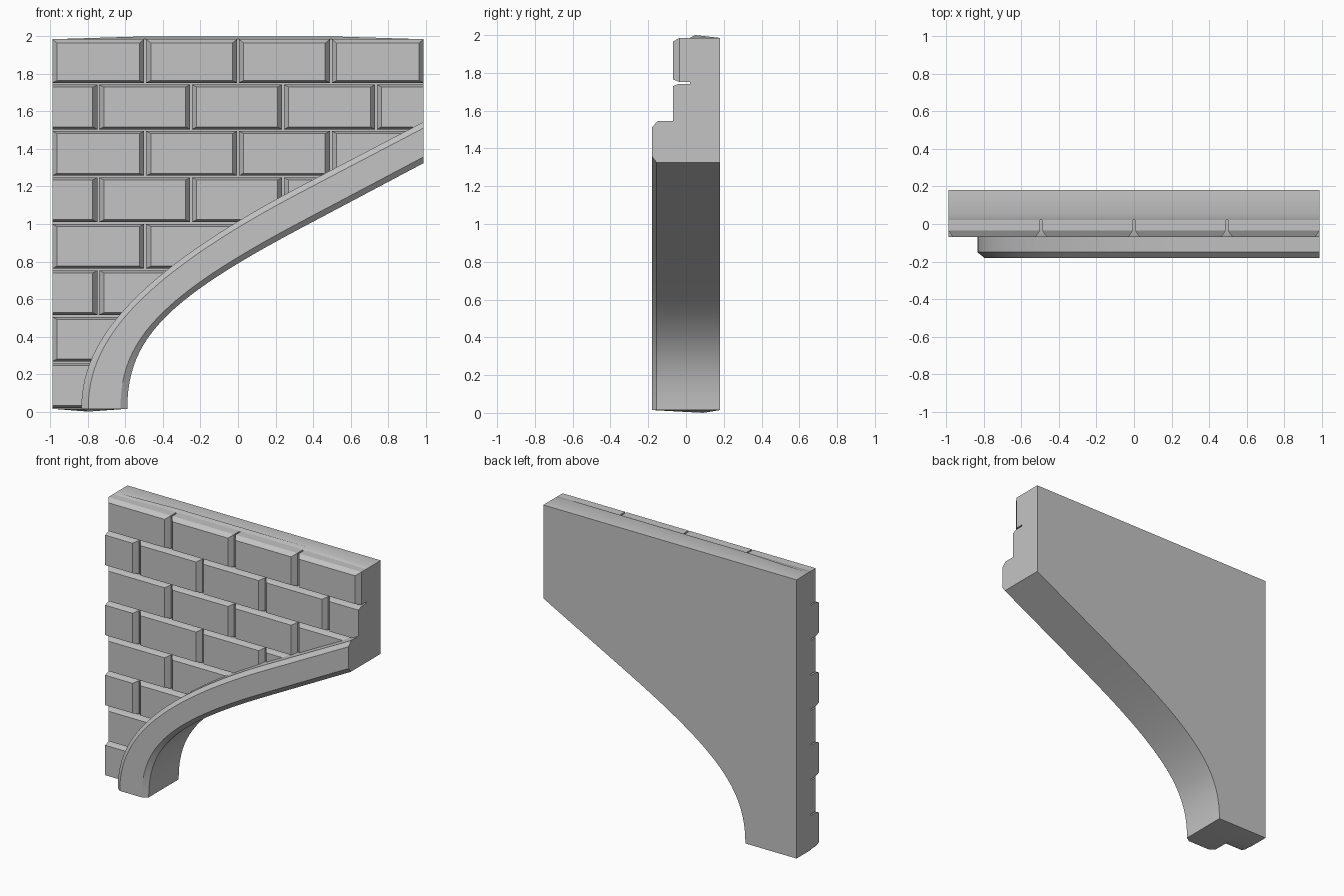
import bpy, bmesh
from mathutils import Vector
from mathutils.geometry import interpolate_bezier

cube = bpy.data.objects.get("Cube")
if cube:
    bpy.data.objects.remove(cube, do_unlink=True)

stone = bpy.data.materials.new("grey_stone")
stone.use_nodes = True
GREY = (0.55, 0.55, 0.55, 1)
stone.diffuse_color = GREY
stone.node_tree.nodes["Principled BSDF"].inputs["Base Color"].default_value = GREY

W, BACK, MORTAR, FRONT = 0.99, 0.18, 0.02, -0.07
BASE, TOP, ROWS = 0.015, 1.985, 8


def make_object(name, bm):
    bmesh.ops.recalc_face_normals(bm, faces=bm.faces)
    mesh = bpy.data.meshes.new(name)
    bm.to_mesh(mesh)
    bm.free()
    mesh.materials.append(stone)
    obj = bpy.data.objects.new(name, mesh)
    bpy.context.collection.objects.link(obj)
    return obj


def smooth(obj):
    bpy.ops.object.select_all(action='DESELECT')
    obj.select_set(True)
    bpy.context.view_layer.objects.active = obj
    bpy.ops.object.shade_smooth_by_angle(angle=0.5)


def arch_curve(start, h1, h2, knee, end):
    """Curved lower part followed by a straight run, as (x, z) points."""
    pts = interpolate_bezier(*[Vector(p) for p in (start, h1, h2, knee)], 24)
    return [Vector(p[:2]) for p in pts] + [Vector(end)]


inner = arch_curve((-0.59, BASE), (-0.59, 0.384), (-0.39, 0.593), (0.33, 0.975), (W, 1.325))
outer = arch_curve((-0.835, BASE), (-0.835, 0.307), (-0.67, 0.675), (0.33, 1.2), (W, 1.545))

# Wall slab and raised arch rib, built as one continuous body
bm = bmesh.new()


def vert(x, y, z):
    return bm.verts.new((x, y, z))


stations = []
for a, b in zip(inner, outer):
    profile = [(0, BACK), (0, -0.155), (0.15, -0.18), (0.85, -0.18), (1, -0.15), (1, MORTAR)]
    ring = []
    for t, y in profile:
        p = a.lerp(b, t)
        ring.append(vert(p.x, y, p.y))
    stations.append(ring)
for r, s in zip(stations, stations[1:]):
    for i in range(len(r) - 1):
        bm.faces.new((r[i], r[i + 1], s[i + 1], s[i]))

back_l, back_r = vert(-W, BACK, TOP), vert(W, BACK, TOP)
front_l, front_r = vert(-W, MORTAR, TOP), vert(W, MORTAR, TOP)
low_back, low_front = vert(-W, BACK, BASE), vert(-W, MORTAR, BASE)
ridge = [vert(-W, 0.05, TOP), vert(-0.5, 0.05, 2), vert(0.5, 0.05, 2), vert(W, 0.05, TOP)]

bm.faces.new([s[0] for s in stations] + [back_r, back_l, low_back])
bm.faces.new([s[-1] for s in stations] + [front_r, front_l, low_front])
bm.faces.new(stations[-1] + [front_r, ridge[-1], back_r])
bm.faces.new([low_back, low_front, front_l, ridge[0], back_l])
bm.faces.new([front_l, front_r] + ridge[::-1])
bm.faces.new([back_l, back_r] + ridge[::-1])
foot = bm.faces.new(stations[0] + [low_front, low_back])
centre = bmesh.ops.poke(bm, faces=[foot])["verts"][0]
centre.co = (-0.8, 0.09, 0)
smooth(make_object("wall_and_arch_rib", bm))

# Chamfered bricks in staggered courses
bm = bmesh.new()


def brick(x0, x1, z0, z1, left, right, top):
    def rect(y, l=0, r=0, b=0, t=0):
        return [vert(x0 + l, y, z0 + b), vert(x1 - r, y, z0 + b),
                vert(x1 - r, y, z1 - t), vert(x0 + l, y, z1 - t)]
    rings = [rect(0.03), rect(-0.035), rect(FRONT, left, right, 0.013, top)]
    for r, s in zip(rings, rings[1:]):
        for i in range(4):
            j = (i + 1) % 4
            bm.faces.new((r[i], r[j], s[j], s[i]))
    bm.faces.new(rings[0])
    bm.faces.new(rings[-1])


PITCH, GAP, BEVEL = 0.2475, 0.005, 0.025
for row in range(ROWS):
    long_row = row % 2 == 1
    joints = [-W, -0.495, 0, 0.495, W] if long_row else [-W, -0.745, -0.25, 0.24, 0.735, W]
    z0 = BASE + row * PITCH
    last = row == ROWS - 1
    z1 = TOP if last else z0 + PITCH - GAP
    for x0, x1 in zip(joints, joints[1:]):
        at_left, at_right = x0 == -W, x1 == W
        brick(x0 if at_left else x0 + GAP, x1 if at_right else x1 - GAP, z0 + GAP, z1,
              BEVEL if long_row or not at_left else 0,
              BEVEL if long_row or not at_right else 0,
              0.02 if last else 0.013)
bricks = make_object("bricks", bm)

# Trim the bricks along the middle of the rib
bm = bmesh.new()
line = [(p.x, p.y) for p in (a.lerp(b, 0.5) for a, b in zip(inner, outer))]
outline = [(line[0][0], -0.1)] + line + [(1.1, 1.49), (1.1, 2.1), (-1.1, 2.1), (-1.1, -0.1)]
face = bm.faces.new([vert(x, -0.2, z) for x, z in outline])
new = bmesh.ops.extrude_face_region(bm, geom=[face])["geom"]
bmesh.ops.translate(bm, vec=(0, 0.4, 0), verts=[v for v in new if isinstance(v, bmesh.types.BMVert)])
cutter = make_object("brick_trimmer", bm)
cutter.hide_render = True

smooth(bricks)
trim = bricks.modifiers.new("trim", 'BOOLEAN')
trim.operation = 'INTERSECT'
trim.solver = 'EXACT'
trim.object = cutter
bpy.ops.object.modifier_apply(modifier=trim.name)
bpy.data.objects.remove(cutter, do_unlink=True)
smooth(bricks)
